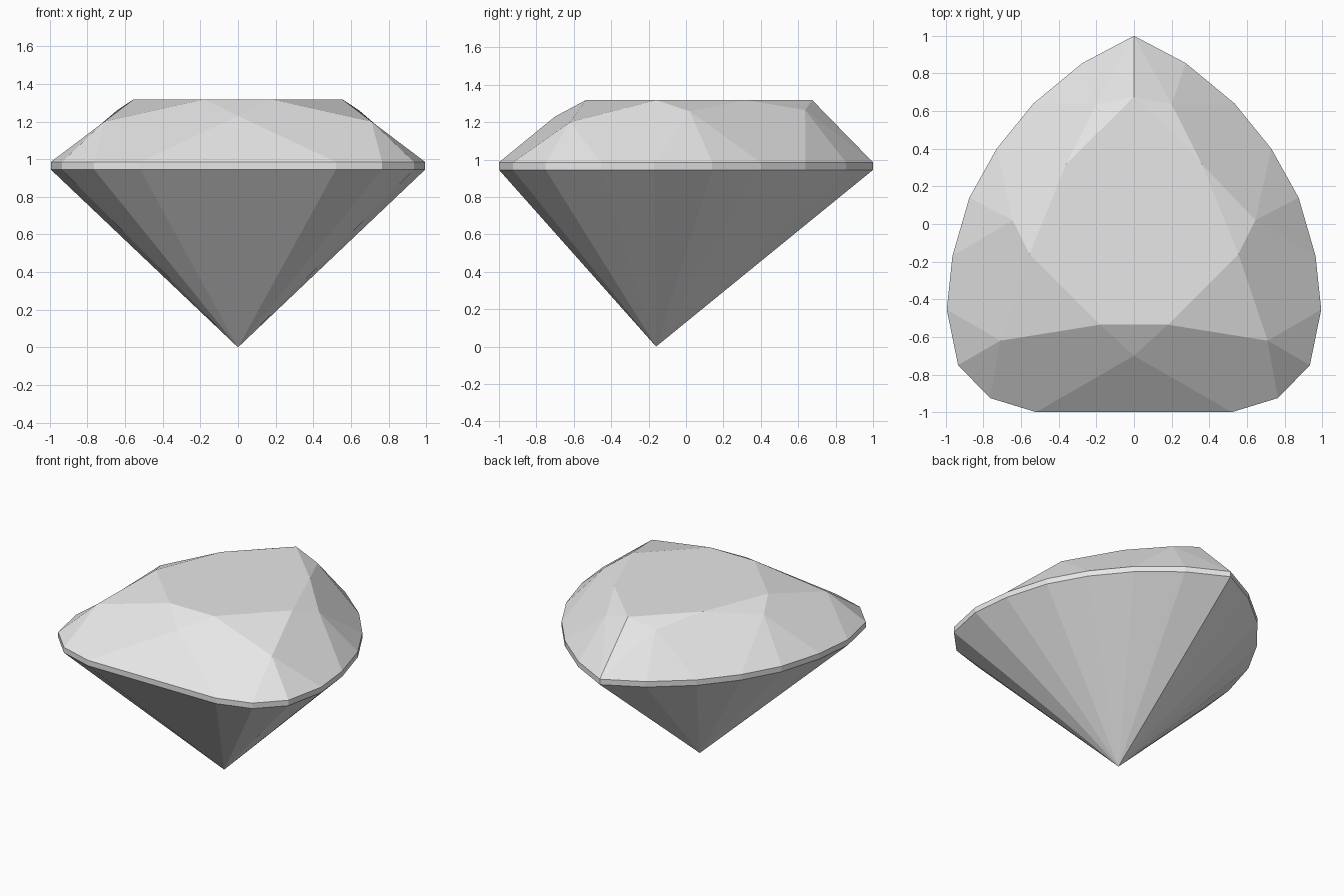
import bpy
from mathutils import Vector

cube = bpy.data.objects.get("Cube")
if cube:
    bpy.data.objects.remove(cube, do_unlink=True)

stone = bpy.data.materials.new("pale grey stone")
stone.use_nodes = True
stone.diffuse_color = (0.8, 0.8, 0.8, 1)
stone.node_tree.nodes["Principled BSDF"].inputs["Base Color"].default_value = (0.8, 0.8, 0.8, 1)

CENTRE = Vector((0, -0.1, 0.95))
GIRDLE_LOW, GIRDLE_TOP, TABLE = 0.945, 0.985, 1.318


def mirror(points):
    return [(-x, y, z) for x, y, z in points]


def build(name, faces):
    """Flat-shaded shell, with every facet turned away from the centre."""
    verts, index, polys = [], {}, []
    for face in faces:
        pts = [Vector(p) for p in face]
        normal = Vector()
        for a, b in zip(pts, pts[1:] + pts[:1]):
            normal += (a - pts[0]).cross(b - pts[0])
        if normal.dot(pts[0] - CENTRE) < 0:
            face = face[::-1]
        poly = []
        for p in face:
            key = tuple(round(c, 4) + 0.0 for c in p)
            if key not in index:
                index[key] = len(verts)
                verts.append(key)
            poly.append(index[key])
        polys.append(poly)
    mesh = bpy.data.meshes.new(name)
    mesh.from_pydata(verts, [], polys)
    mesh.materials.append(stone)
    mesh.update()
    obj = bpy.data.objects.new(name, mesh)
    bpy.context.collection.objects.link(obj)
    return obj


# Pear outline, left half from the flat front edge to the back tip
half = [(0.52, -1), (0.765, -0.925), (0.935, -0.75), (0.995, -0.455), (0.965, -0.17),
        (0.875, 0.14), (0.73, 0.4), (0.535, 0.64), (0.275, 0.855), (0, 1)]
outline = half + [(-x, y) for x, y in half[-2::-1]]
edges = list(zip(outline, outline[1:] + outline[:1]))

# Pavilion: long facets down to the point
culet = (0, -0.16, 0)
build("pavilion", [[(*a, GIRDLE_LOW), (*b, GIRDLE_LOW), culet] for a, b in edges])

# Girdle: thin upright band
build("girdle", [[(*a, GIRDLE_LOW), (*b, GIRDLE_LOW), (*b, GIRDLE_TOP), (*a, GIRDLE_TOP)]
                 for a, b in edges])

# Crown: table corners, and the middle points between table and girdle
rim = [(x, y, GIRDLE_TOP) for x, y in half]
table = [(x, y, TABLE) for x, y in [(0.18, -0.535), (0.555, -0.16), (0.36, 0.32), (0, 0.675)]]
front_mid = (0, -0.7, 1.23)
mids = [(0.71, -0.62, 1.2), (0.645, 0.02, 1.258), (0.2, 0.637, 1.265)]

side = []
previous = front_mid
for i, mid in enumerate(mids):
    r = 1 + 3 * i
    side.append([table[i], previous, rim[r - 1], rim[r], mid])   # main facet
    side.append([table[i], mid, table[i + 1]])                   # star facet
    side.append([mid, rim[r], rim[r + 1]])                       # rim facets
    side.append([mid, rim[r + 1], rim[r + 2]])
    previous = mid
side.append([table[3], mids[2], rim[9]])                         # tip facet

crown = side + [mirror(face) for face in side]
crown.append([front_mid, rim[0], mirror(rim[:1])[0]])
crown.append([front_mid, table[0], mirror(table[:1])[0]])
crown.append(table + mirror(table[2::-1]))
build("crown", crown)
